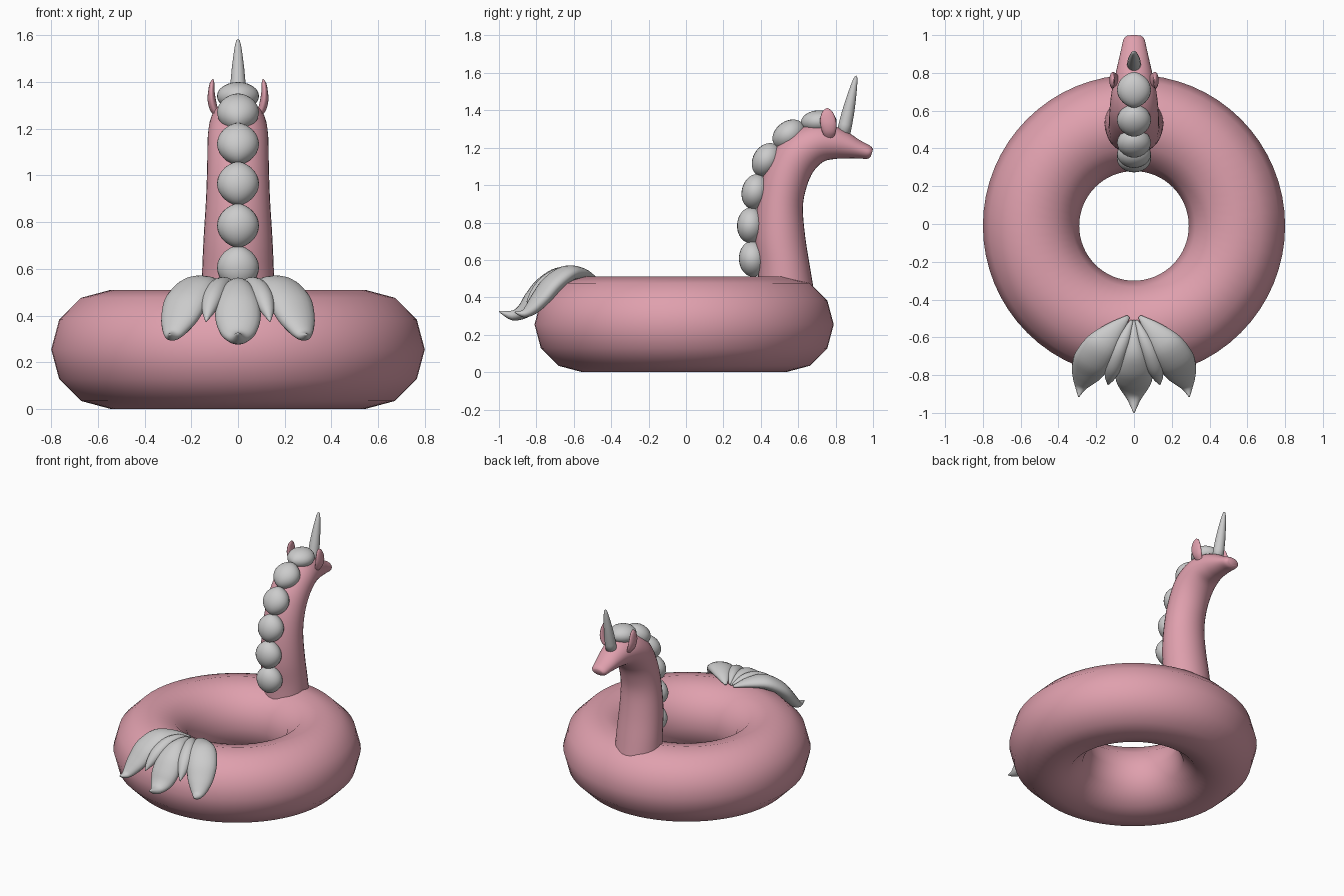
import bpy, bmesh, math
from mathutils import Vector as V

if "Cube" in bpy.data.objects:
    bpy.data.objects.remove(bpy.data.objects["Cube"])

pink = bpy.data.materials.new("pink_vinyl")
pink.diffuse_color = (0.74, 0.35, 0.42, 1)
pink.use_nodes = True
pink.node_tree.nodes["Principled BSDF"].inputs["Base Color"].default_value = pink.diffuse_color
X = V((1, 0, 0))


def catmull(p0, p1, p2, p3, t):
    return 0.5 * (2 * p1 + (p2 - p0) * t + (2 * p0 - 5 * p1 + 4 * p2 - p3) * t * t
                  + (3 * p1 - p0 - 3 * p2 + p3) * t ** 3)


def smooth_rows(rows, steps):
    """Interpolate rows of vectors with a smooth spline."""
    out = []
    last = len(rows) - 1
    for i in range(last):
        q = [rows[max(0, min(last, i + k))] for k in (-1, 0, 1, 2)]
        for s in range(steps):
            out.append([catmull(*c, s / steps) for c in zip(*q)])
    return out + [rows[-1]]


def loft(name, rows, n=24, mat=None, mirror=False):
    """Skin of ellipses; each row is (centre, half axis a, half axis b)."""
    bm = bmesh.new()
    rings = []
    for c, a, b in rows:
        rings.append([bm.verts.new(c + a * math.cos(2 * math.pi * k / n) + b * math.sin(2 * math.pi * k / n))
                      for k in range(n)])
    for r, s in zip(rings, rings[1:]):
        for k in range(n):
            bm.faces.new((r[k], r[(k + 1) % n], s[(k + 1) % n], s[k]))
    bm.faces.new(rings[0])
    bm.faces.new(rings[-1])
    bmesh.ops.recalc_face_normals(bm, faces=bm.faces)
    me = bpy.data.meshes.new(name)
    bm.to_mesh(me)
    bm.free()
    me.shade_smooth()
    ob = bpy.data.objects.new(name, me)
    bpy.context.collection.objects.link(ob)
    if mat:
        me.materials.append(mat)
    if mirror:
        ob.modifiers.new("mirror", 'MIRROR')
    return ob


# swim ring with a twelve-sided tube
bpy.ops.mesh.primitive_torus_add(location=(0, -0.01, 0.255), major_radius=0.545, minor_radius=0.255,
                                 major_segments=64, minor_segments=12)
ring = bpy.context.object
ring.name = "swim_ring"
ring.data.shade_smooth()
ring.data.materials.append(pink)

# neck and head: back y, z, front y, z, half width
neck = [(.385, .40, .69, .40, .158), (.385, .55, .665, .55, .155), (.37, .72, .638, .72, .148),
        (.385, .92, .625, .88, .137), (.43, 1.10, .645, .99, .132), (.52, 1.25, .68, 1.07, .13),
        (.65, 1.32, .735, 1.125, .12), (.77, 1.322, .80, 1.14, .10), (.86, 1.285, .86, 1.143, .083),
        (.93, 1.24, .92, 1.143, .068), (.985, 1.21, .968, 1.14, .056), (1.0, 1.192, .988, 1.152, .04)]
rows = []
for by, bz, fy, fz, w in neck:
    p, q = V((0, by, bz)), V((0, fy, fz))
    rows.append([(p + q) / 2, X * w, (p - q) / 2])
loft("neck_and_head", smooth_rows(rows, 4), 32, pink)

# mane: chain of pointed puffs down the back of the neck
puffs = [V((0, y, z)) for y, z in
         [(.355, .605), (.345, .785), (.37, .965), (.43, 1.135), (.55, 1.27), (.71, 1.34)]]
for i, c in enumerate(puffs):
    tan = (puffs[min(i + 1, 5)] - puffs[max(i - 1, 0)]).normalized()
    if i == 5:
        tan = V((0, 1, 0.05)).normalized()
    nor = tan.cross(X)
    rows = []
    for k in range(17):
        a = math.pi * (k / 16 - 0.5) * 0.995
        rows.append((c + tan * 0.095 * math.sin(a), X * 0.09 * math.cos(a) ** 1.25,
                     nor * (0.06 if i == 5 else 0.072) * math.cos(a)))
    loft(f"mane_puff_{i + 1}", rows)

# horn
base, tip = V((0, .838, 1.26)), V((0, .91, 1.585))
axis = (tip - base).normalized()
side = axis.cross(X)
rows = [(base.lerp(tip, t), X * r, side * r) for t, r in
        [(0, .037), (.2, .036), (.4, .033), (.6, .027), (.8, .019), (.92, .013), (.98, .007), (1, .001)]]
loft("horn", rows)

# ears: x, y, z, half thickness, half width
ears = [(.085, .765, 1.25, .012, .02), (.102, .765, 1.28, .018, .035), (.112, .762, 1.32, .018, .043),
        (.114, .758, 1.36, .014, .04), (.111, .756, 1.395, .01, .025), (.108, .755, 1.412, .002, .003)]
rows = [[V((x, y, z)), X * t, V((0, w, 0))] for x, y, z, t, w in ears]
loft("ears", smooth_rows(rows, 4), 20, pink, True)


# tail: fan of curling locks (x, y, z, half width, half thickness)
def lock(name, pts, lateral, mirror=False):
    cs = [V(p[:3]) for p in pts]
    rows = []
    for i, p in enumerate(pts):
        tan = cs[min(i + 1, len(cs) - 1)] - cs[max(i - 1, 0)]
        up = lateral.cross(tan).normalized()
        a = tan.cross(up).normalized()
        rows.append([cs[i], a * p[3], up * p[4]])
    loft(name, smooth_rows(rows, 4), 20, None, mirror)


lock("tail_middle_lock",
     [(0, -.51, .505, .008, .006), (0, -.59, .525, .03, .03), (0, -.68, .515, .06, .045),
      (0, -.76, .46, .09, .05), (0, -.82, .385, .097, .05), (0, -.87, .325, .075, .04),
      (0, -.93, .303, .036, .026), (0, -1.0, .325, .003, .003)], X)
lock("tail_narrow_locks",
     [(.012, -.51, .51, .008, .006), (.045, -.59, .53, .032, .03), (.08, -.67, .515, .045, .045),
      (.108, -.75, .475, .045, .04), (.127, -.81, .42, .028, .025), (.137, -.85, .375, .003, .003)],
     V((1, .3, 0)).normalized(), True)
lock("tail_outer_locks",
     [(.03, -.49, .51, .01, .006), (.10, -.56, .53, .05, .028), (.17, -.64, .525, .085, .045),
      (.22, -.72, .465, .098, .05), (.25, -.78, .39, .085, .045), (.272, -.83, .335, .055, .033),
      (.284, -.87, .312, .028, .02), (.293, -.915, .32, .003, .003)],
     V((1, .4, 0)).normalized(), True)
